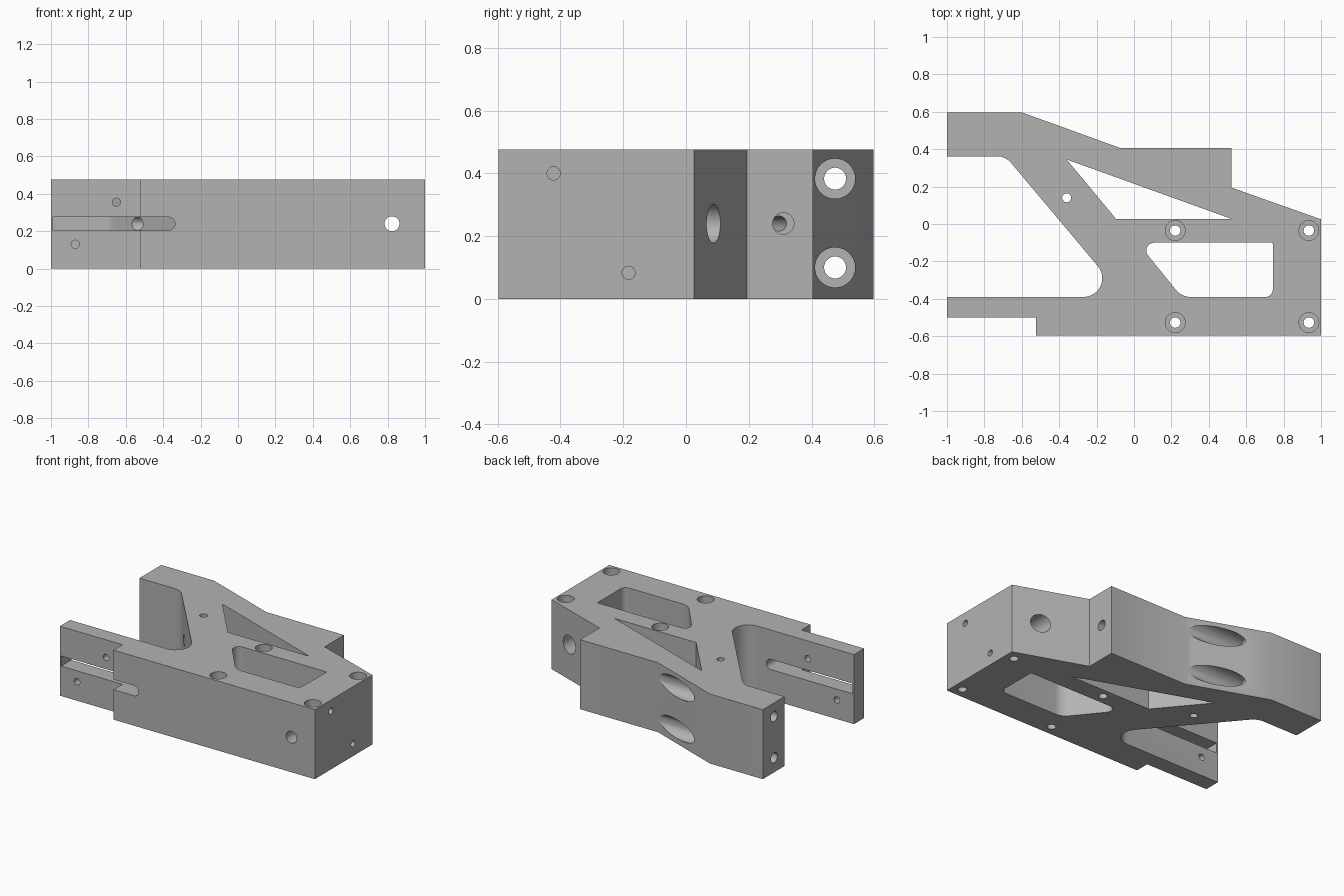
import bpy, bmesh, math
from mathutils import Vector

if "Cube" in bpy.data.objects:
    bpy.data.objects.remove(bpy.data.objects["Cube"])

HEIGHT = 0.476
MID = 0.24

grey = bpy.data.materials.new("machined_grey")
grey.use_nodes = True
colour = (0.45, 0.45, 0.45, 1)
grey.diffuse_color = colour
grey.node_tree.nodes["Principled BSDF"].inputs["Base Color"].default_value = colour


def rounded(corners):
    """Outline from (x, y, radius) corners, with arcs where radius > 0."""
    pts = []
    for i, (x, y, r) in enumerate(corners):
        p = Vector((x, y))
        if r == 0:
            pts.append(p)
            continue
        a = (Vector(corners[i - 1][:2]) - p).normalized()
        b = (Vector(corners[(i + 1) % len(corners)][:2]) - p).normalized()
        half = a.angle(b) / 2
        centre = p + (a + b).normalized() * r / math.sin(half)
        start = p + a * r / math.tan(half) - centre
        end = p + b * r / math.tan(half) - centre
        sweep = start.angle(end)
        for k in range(13):
            t = k / 12
            pts.append(centre + (start * math.sin((1 - t) * sweep)
                                 + end * math.sin(t * sweep)) / math.sin(sweep))
    return pts


def prism(name, corners, low, high, upright=False):
    """Extrude an outline along z, or along y when upright."""
    bm = bmesh.new()
    place = (lambda p: (p.x, low, p.y)) if upright else (lambda p: (p.x, p.y, low))
    face = bm.faces.new([bm.verts.new(place(p)) for p in rounded(corners)])
    move = Vector((0, high - low, 0)) if upright else Vector((0, 0, high - low))
    top = bmesh.ops.extrude_face_region(bm, geom=[face])["geom"]
    bmesh.ops.translate(bm, vec=move, verts=[v for v in top if isinstance(v, bmesh.types.BMVert)])
    bmesh.ops.recalc_face_normals(bm, faces=bm.faces)
    return finish(name, bm)


def finish(name, bm):
    mesh = bpy.data.meshes.new(name)
    bm.to_mesh(mesh)
    bm.free()
    mesh.materials.append(grey)
    obj = bpy.data.objects.new(name, mesh)
    bpy.context.collection.objects.link(obj)
    return obj


def cut(cutter):
    cutter.hide_render = True
    mod = body.modifiers.new("cut", 'BOOLEAN')
    mod.operation = 'DIFFERENCE'
    mod.solver = 'EXACT'
    mod.object = cutter
    bpy.context.view_layer.objects.active = body
    bpy.ops.object.modifier_apply(modifier=mod.name)
    bpy.data.objects.remove(cutter)


def drill(start, end, radius):
    a, b = Vector(start), Vector(end)
    bm = bmesh.new()
    bmesh.ops.create_cone(bm, cap_ends=True, segments=32, radius1=radius,
                          radius2=radius, depth=(b - a).length)
    turn = (b - a).to_track_quat('Z', 'Y').to_matrix()
    bmesh.ops.rotate(bm, cent=(0, 0, 0), matrix=turn, verts=bm.verts)
    bmesh.ops.translate(bm, vec=(a + b) / 2, verts=bm.verts)
    cut(finish("drill", bm))


# Main bracket plate with its open left gap
body = prism("bracket_body", [
    (-1, .597, 0), (-.6, .597, 0), (-.07, .405, 0), (.52, .405, 0),
    (.52, .195, 0), (1, .025, 0), (1, -.597, 0), (-.525, -.597, 0),
    (-.525, -.5, 0), (-1, -.5, 0), (-1, -.39, 0), (-.055, -.39, .1),
    (-.687, .362, .1), (-1, .362, 0)], 0, HEIGHT)

# Lightening windows
cut(prism("triangle_window", [(-.36, .345, 0), (-.095, .026, 0), (.525, .026, 0)], -.1, .6))
cut(prism("rounded_window", [
    (.02, -.1, .042), (.255, -.39, .1), (.742, -.39, .04), (.742, -.1, .008)], -.1, .6))

# Long slot through the front arm
cut(prism("arm_slot", [
    (-.99, .205, 0), (-.337, .205, .034), (-.337, .275, .034), (-.99, .275, 0)],
    -.7, -.33, upright=True))

# Counterbored vertical bolt holes
for x in (.22, .935):
    for y in (-.035, -.527):
        drill((x, y, -.1), (x, y, .6), .028)
        drill((x, y, HEIGHT - .12), (x, y, .6), .053)
drill((-.36, .14, -.1), (-.36, .14, .6), .024)

# Counterbored bolt holes along the rear arm
for z in (.1, .383):
    drill((-1.1, .475, z), (0, .475, z), .035)
    drill((-.5, .475, z), (.2, .475, z), .064)

# Cross hole through the thick end
drill((.823, -.7, MID), (.823, .3, MID), .04)
drill((.823, -.3, MID), (.823, .3, MID), .062)

# Slightly tilted hole through the step and the diagonal strut
drill((.62, .32, MID), (-.75, .17, MID), .024)
drill((.62, .31, MID), (.4, .31, MID), .034)
drill((-.44, .19, MID), (-.75, .17, MID), .036)

# Blind set-screw holes in the end face
for y, z in ((-.422, .4), (-.183, .083)):
    drill((1.1, y, z), (.85, y, z), .021)

# Small holes through the front arm
for x, z in ((-.65, .355), (-.87, .13)):
    drill((x, -.6, z), (x, -.33, z), .022)

bpy.ops.object.select_all(action='DESELECT')
body.select_set(True)
bpy.context.view_layer.objects.active = body
bpy.ops.object.shade_smooth_by_angle(angle=math.radians(25))
